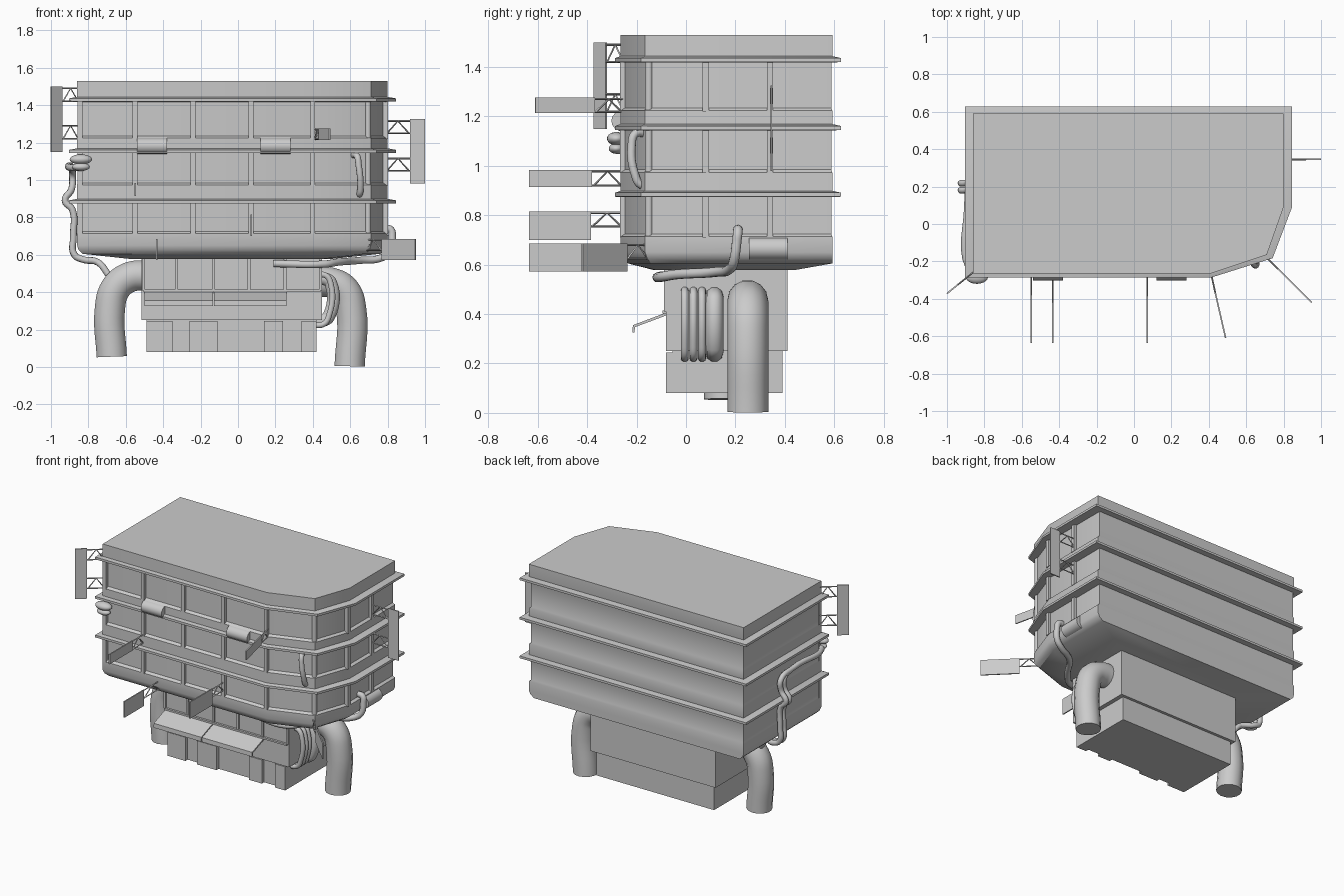
import bpy, bmesh, math
from mathutils import Vector

if "Cube" in bpy.data.objects:
    bpy.data.objects.remove(bpy.data.objects["Cube"])


def finish(obj, angle=30):
    bpy.ops.object.select_all(action='DESELECT')
    obj.select_set(True)
    bpy.context.view_layer.objects.active = obj
    if obj.type == 'CURVE':
        bpy.ops.object.convert(target='MESH')
        obj = bpy.context.view_layer.objects.active
    bpy.ops.object.shade_smooth_by_angle(angle=math.radians(angle))
    return obj


def loft(name, rings):
    """Skin a stack of equal-length 3D rings and cap both ends."""
    bm = bmesh.new()
    vs = [[bm.verts.new(p) for p in r] for r in rings]
    n = len(rings[0])
    for a, b in zip(vs, vs[1:]):
        for i in range(n):
            j = (i + 1) % n
            bm.faces.new((a[i], a[j], b[j], b[i]))
    bm.faces.new(vs[0][::-1])
    bm.faces.new(vs[-1])
    bmesh.ops.recalc_face_normals(bm, faces=bm.faces)
    me = bpy.data.meshes.new(name)
    bm.to_mesh(me)
    bm.free()
    obj = bpy.data.objects.new(name, me)
    bpy.context.collection.objects.link(obj)
    return finish(obj)


def box(name, x0, x1, y0, y1, z0, z1):
    r = [(x0, y0), (x1, y0), (x1, y1), (x0, y1)]
    return loft(name, [[(x, y, z) for x, y in r] for z in (z0, z1)])


def tube(name, paths, r, smooth=True, res=3):
    cu = bpy.data.curves.new(name, 'CURVE')
    cu.dimensions = '3D'
    cu.bevel_depth, cu.bevel_resolution = r, res
    cu.use_fill_caps, cu.resolution_u = True, 6
    for path in paths:
        s = cu.splines.new('BEZIER' if smooth else 'POLY')
        pts = s.bezier_points if smooth else s.points
        pts.add(len(path) - 1)
        for p, co in zip(pts, path):
            if smooth:
                p.co = co
                p.handle_left_type = p.handle_right_type = 'AUTO'
            else:
                p.co = (*co, 1)
    obj = bpy.data.objects.new(name, cu)
    bpy.context.collection.objects.link(obj)
    return finish(obj, 40)


def plan(z, l=0, r=0, f=0, b=0):
    """Hull outline at height z, inset on the left, right, front and back."""
    pts = [(-.86 + l, -.265 + f), (.41, -.265 + f), (.71 - r * .7, -.165 + f * .8),
           (.80 - r, .09), (.80 - r, .592 - b), (-.86 + l, .592 - b)]
    return [(x, y, z) for x, y in pts]


# Main hull: roof cap, three recessed tiers and a rounded belly
rec = dict(l=.004, r=.016, f=.018, b=.004)
rings = [plan(1.53)]
for top, low in ((1.43, 1.235), (1.155, .985), (.885, .725)):
    rings += [plan(top), plan(top - .012, **rec), plan(low, **rec), plan(low - .012)]
rings += [plan(.65), plan(.625, .008, .012, .01), plan(.605, .03, .04, .03),
          [(-.58, -.13, .578), (.3, -.13, .578), (.45, -.12, .578),
           (.5, 0, .578), (.5, .44, .578), (-.58, .44, .578)]]
loft("hull", rings)

# Overhanging bands with a sloped top
for i, z in enumerate((1.43, 1.155, .885)):
    out = dict(l=-.043, r=-.045, f=-.022, b=-.036)
    loft(f"band_{i}", [plan(z - .012), plan(z - .01, **out),
                       plan(z + .006, **out), plan(z + .014)])

# Upright ribs between the bands
for i, (z0, z1) in enumerate(((1.22, 1.43), (.97, 1.15), (.71, .88))):
    for j, x in enumerate((-.845, -.55, -.24, .07, .40)):
        box(f"front_rib_{i}_{j}", x - .013, x + .013, -.268, -.24, z0, z1)
    for j, y in enumerate((.08, .34)):
        box(f"side_rib_{i}_{j}", .77, .803, y - .013, y + .013, z0, z1)
    tube(f"corner_rib_{i}", [[(.695, -.15, z0), (.695, -.15, z1)]], .016, False)

# Gondola: upper and lower block with panels and ribs
box("gondola_upper", -.515, .45, -.08, .41, .25, .585)
box("gondola_lower", -.49, .42, -.055, .39, .08, .26)
box("gondola_ledge", -.505, .44, -.095, -.07, .402, .414)
for i, x in enumerate((-.505, -.33, -.13, .06, .25, .44)):
    box(f"gondola_rib_{i}", x - .008, x + .008, -.09, -.07, .41, .585)
for i, (a, b) in enumerate(((-.49, -.35), (-.26, -.11), (.14, .24), (.34, .42))):
    box(f"lower_panel_{i}", a, b, -.08, -.05, .08, .245)

# Sloping awnings with a short lip
for i, (a, b) in enumerate(((-.5, -.133), (-.127, .26))):
    prof = [(-.075, .408), (-.215, .355), (-.217, .325), (-.208, .325), (-.207, .347), (-.075, .396)]
    loft(f"awning_{i}", [[(x, y, z) for y, z in prof] for x in (a, b)])

# Large exhaust pipes on both ends
tube("left_exhaust", [[(-.48, .155, .49), (-.58, .155, .48), (-.655, .155, .42),
                       (-.685, .155, .31), (-.675, .155, .055)]], .083, res=5)
tube("right_exhaust", [[(.42, .25, .455), (.5, .25, .45), (.57, .25, .41),
                        (.605, .25, .31), (.597, .25, .004)]], .083, res=5)

# Bent pipes looping along the gondola's right end
for i, (y, r) in enumerate(((-.005, .016), (.03, .016), (.065, .016), (.115, .036))):
    tube(f"loop_pipe_{i}", [[(.42, y, .51 - r), (.47, y, .505 - r), (.495, y, .45),
                             (.485, y, .27), (.46, y, .215 + r), (.41, y, .205 + r)]], r)

# Thin service pipes
tube("belly_pipe", [[(.19, -.1, .553), (.46, -.1, .55), (.53, -.04, .56), (.65, .12, .57),
                     (.77, .18, .585), (.815, .195, .62), (.825, .205, .69),
                     (.815, .21, .735), (.78, .21, .74)]], .02)
tube("corner_handle", [[(.61, -.16, 1.13), (.635, -.205, 1.13), (.645, -.22, 1.08),
                        (.655, -.205, .96), (.65, -.185, .925), (.64, -.15, .92)]], .017)
for i, d in enumerate((0, .038)):
    tube(f"left_pipe_{i}", [[(-.83, -.28, 1.065), (-.88, -.24, 1.065), (-.89, .1, 1.065),
                             (-.885, .18 + d, 1.03), (-.89, .18 + d, .95), (-.925, .18 + d, .89),
                             (-.885, .18 + d, .84), (-.88, .18 + d, .7), (-.875, .18 + d, .6),
                             (-.83, .18 + d, .575), (-.75, .18, .56), (-.69, .165, .49)]], .018)

# Rounded valve caps on the front-left corner
for i, (z, s) in enumerate(((1.11, 1), (1.07, .8))):
    bpy.ops.mesh.primitive_uv_sphere_add(segments=20, ring_count=10, radius=1,
                                         location=(-.84, -.282, z))
    o = bpy.context.object
    o.name = f"valve_cap_{i}"
    o.scale = (.06 * s, .038 * s, .027 * s)
    finish(o, 60)

# Rounded lamp housings: two in front, one on the right side
arc = [(math.cos(a), math.sin(a)) for a in [math.pi * k / 8 for k in range(9)]]
for i, x in enumerate((-.46, .2)):
    loft(f"front_lamp_{i}", [[(u, -.255 - .047 * s, 1.182 + .043 * c) for c, s in arc]
                             for u in (x - .08, x + .08)])
loft("side_lamp", [[(.785 + .045 * s, y, .665 + .045 * c) for c, s in arc] for y in (.255, .41)])


def fin(name, p0, pm, p1, z0, z1, trusses):
    """Thin paddle from pm to p1, held by zigzag trusses running from p0 to pm."""
    p0, pm, p1 = (Vector((*p, 0)) for p in (p0, pm, p1))
    d = (p1 - pm).normalized()
    n = Vector((-d.y, d.x, 0)) * .004
    base = [pm + n, p1 + n, p1 - n, pm - n]
    loft(name + "_plate", [[p + Vector((0, 0, z)) for p in base] for z in (z0, z1)])
    paths = []
    for a, b in trusses:
        paths += [[(p.x, p.y, z) for p in (p0, pm)] for z in (a, b)]
        paths.append([(*p0.lerp(pm, t).xy, z) for t, z in ((.05, a), (.5, b), (.95, a))])
    tube(name + "_truss", paths, .0045, False, 0)


# Steering paddles around the hull
fin("front_fin_upper", (-.55, -.255), (-.55, -.38), (-.55, -.635), .915, .983, [(.92, .978)])
fin("front_fin_lower", (-.435, -.24), (-.435, -.42), (-.435, -.635), .573, .685, [(.625, .68)])
fin("front_fin_middle", (.07, -.255), (.07, -.385), (.07, -.635), .70, .815, [(.755, .81)])
fin("front_fin_right", (.41, -.255), (.435, -.37), (.49, -.61), 1.213, 1.276, [(1.218, 1.27)])
fin("corner_fin", (.68, -.15), (.77, -.24), (.95, -.42), .573, .685, [(.625, .68)])
fin("left_fin", (-.85, -.25), (-.94, -.323), (-1.0, -.372), 1.15, 1.5, [(1.22, 1.29), (1.42, 1.49)])
fin("right_fin", (.79, .345), (.92, .345), (1.0, .345), .98, 1.325, [(1.05, 1.115), (1.25, 1.315)])
